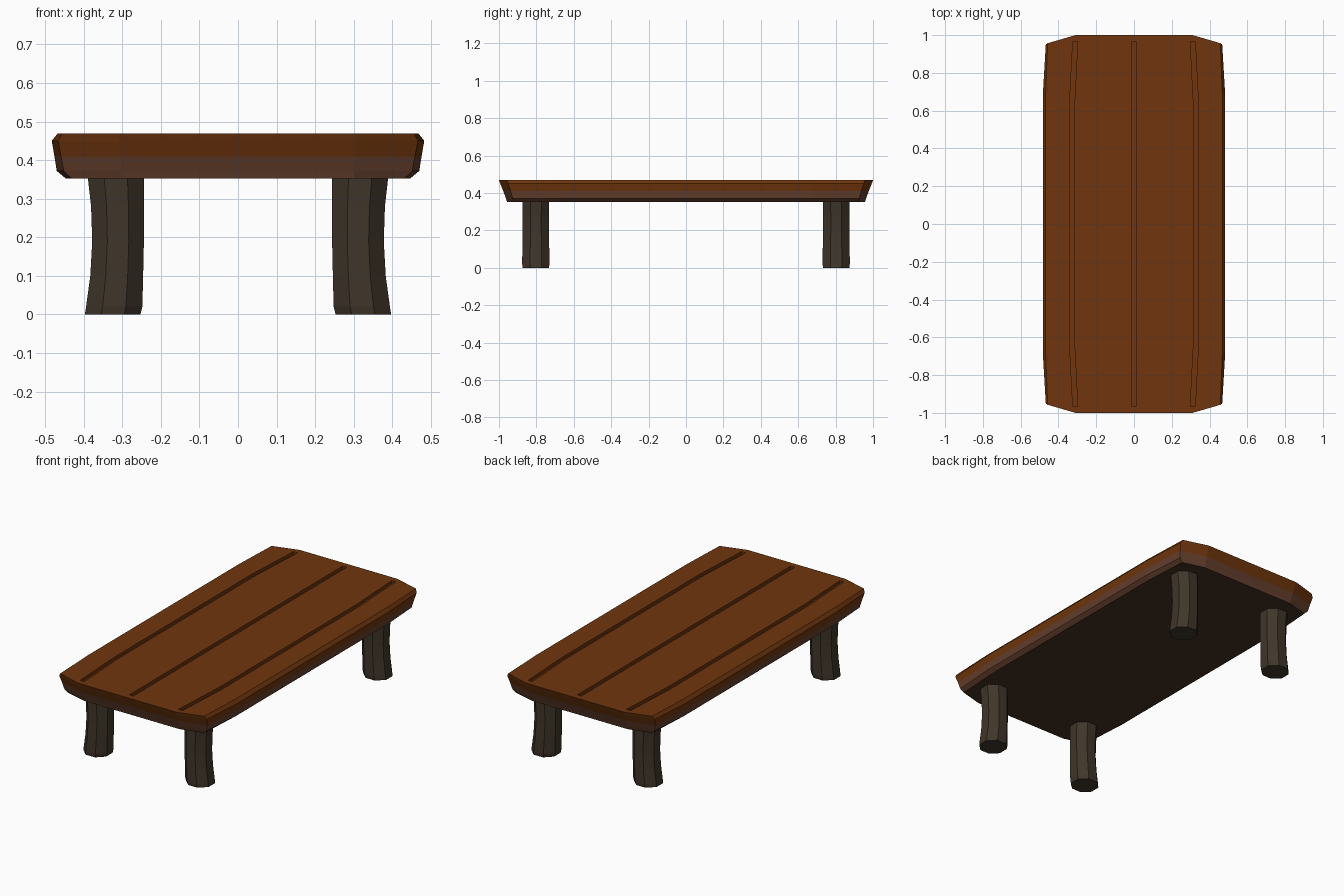
import bpy, bmesh, math

if "Cube" in bpy.data.objects:
    bpy.data.objects.remove(bpy.data.objects["Cube"])


def material(name, rgb):
    m = bpy.data.materials.new(name)
    m.diffuse_color = (*rgb, 1)
    m.use_nodes = True
    m.node_tree.nodes["Principled BSDF"].inputs["Base Color"].default_value = m.diffuse_color
    return m


def loft(name, rings, mats, side_mat=None, cap_mats=(0, 0)):
    """Skin a stack of closed rings and cap both ends."""
    bm = bmesh.new()
    vs = [[bm.verts.new(p) for p in r] for r in rings]
    n = len(rings[0])
    for k in range(len(vs) - 1):
        for i in range(n):
            j = (i + 1) % n
            f = bm.faces.new((vs[k][i], vs[k][j], vs[k + 1][j], vs[k + 1][i]))
            f.material_index = side_mat[k] if side_mat else 0
    bm.faces.new(vs[0][::-1]).material_index = cap_mats[0]
    bm.faces.new(vs[-1]).material_index = cap_mats[1]
    bmesh.ops.recalc_face_normals(bm, faces=bm.faces)
    me = bpy.data.meshes.new(name)
    bm.to_mesh(me)
    bm.free()
    for m in mats:
        me.materials.append(m)
    ob = bpy.data.objects.new(name, me)
    bpy.context.collection.objects.link(ob)
    return ob


wood = material("wood", (0.16, 0.036, 0.004))
wood_edge = material("wood_lower_edge", (0.13, 0.05, 0.026))
wood_under = material("wood_underside", (0.06, 0.028, 0.015))
leg_wood = material("leg_wood", (0.05, 0.036, 0.023))


# Tabletop: clipped-corner outline stacked in layers
def outline(z, end, corner, side):
    q = [side, corner, end]
    pts = q + [(-x, y) for x, y in q[::-1]]
    pts += [(-x, -y) for x, y in pts]
    return [(x, y, z) for x, y in pts]


top = loft("tabletop", [
    outline(0.353, (0.30, 0.957), (0.432, 0.922), (0.447, 0.66)),
    outline(0.372, (0.303, 0.963), (0.452, 0.927), (0.470, 0.665)),
    outline(0.41, (0.305, 0.977), (0.459, 0.937), (0.476, 0.67)),
    outline(0.45, (0.308, 0.993), (0.467, 0.950), (0.483, 0.68)),
    outline(0.469, (0.31, 1.0), (0.457, 0.957), (0.468, 0.68)),
], [wood, wood_edge, wood_under], (1, 1, 0, 0), (2, 0))

# Plank grooves cut into the top, the outer ones bowed outwards
for mid, end in ((0, 0), (0.329, 0.311), (-0.329, -0.311)):
    path = [(end, -0.965), (mid, -0.62), (mid, 0.62), (end, 0.965)]
    rings = [[(x + sx * 0.013, y, z) for sx, z in
              ((-1, 0.452), (1, 0.452), (1, 0.52), (-1, 0.52))] for x, y in path]
    cutter = loft("groove_cutter", rings, [wood])
    cutter.hide_render = True
    mod = top.modifiers.new("groove", 'BOOLEAN')
    mod.operation = 'DIFFERENCE'
    mod.solver = 'EXACT'
    mod.object = cutter
    bpy.context.view_layer.objects.active = top
    bpy.ops.object.modifier_apply(modifier=mod.name)
    bpy.data.objects.remove(cutter)

# Legs: octagonal posts, hollowed on the outside and flared at the foot
LEG = [(0.0, 0.253, 0.397, 0.070), (0.02, 0.248, 0.394, 0.073),
       (0.10, 0.246, 0.383, 0.072), (0.19, 0.244, 0.378, 0.070),
       (0.28, 0.244, 0.381, 0.070), (0.36, 0.244, 0.390, 0.071)]
for yname, sy in (("front", -1), ("back", 1)):
    for xname, sx in (("left", -1), ("right", 1)):
        rings = []
        for z, inner, outer, ry in LEG:
            ring = []
            for i in range(8):
                a = math.radians(22.5 + 45 * i)
                k = 1 / math.cos(math.radians(22.5))
                x = (inner + outer) / 2 + (outer - inner) / 2 * k * math.cos(a)
                ring.append((sx * x, sy * (0.803 + ry * k * math.sin(a)), z))
            rings.append(ring)
        loft(f"{yname}_{xname}_leg", rings, [leg_wood])
